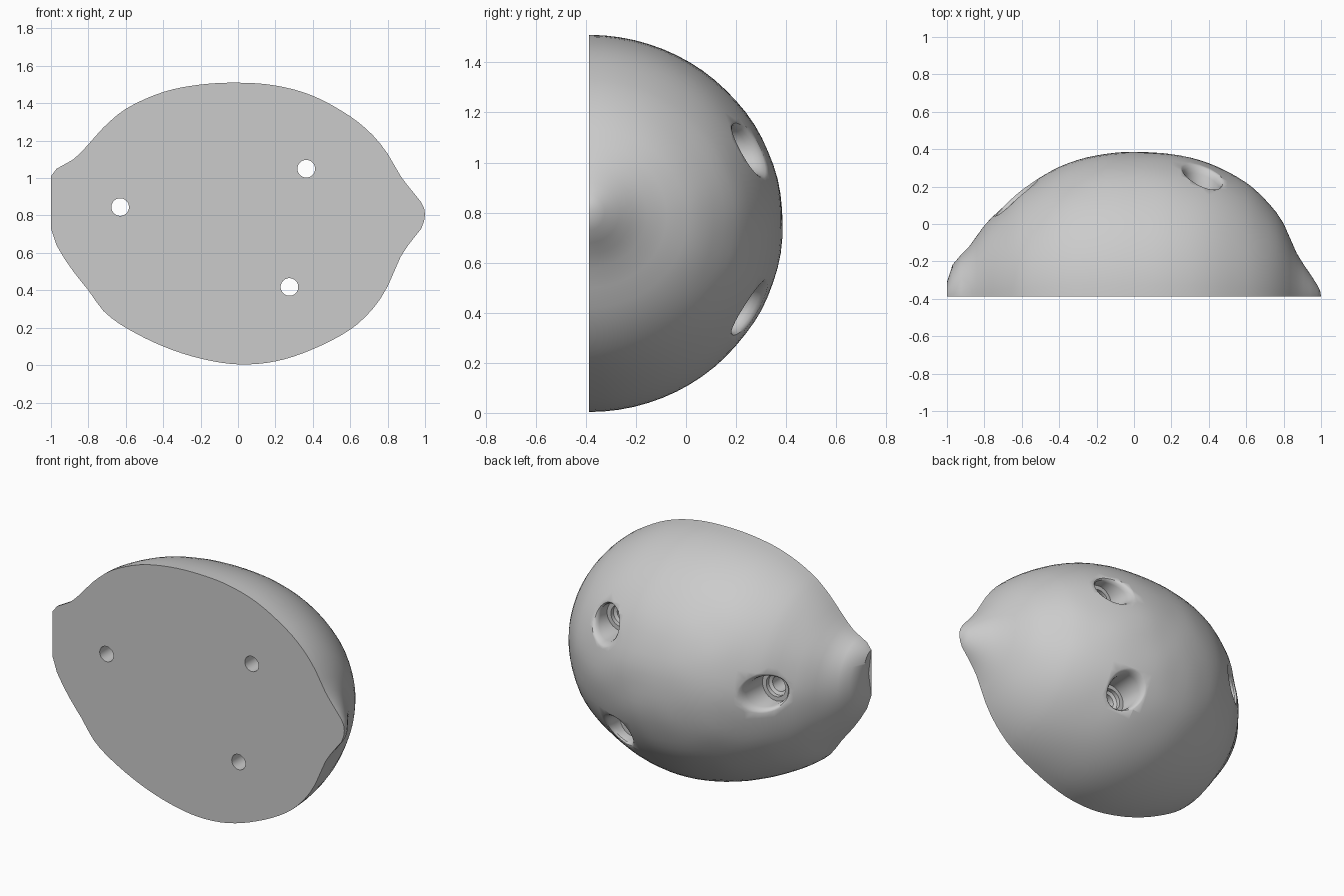
import bpy, bmesh
from math import sin, cos, pi, sqrt
from mathutils import Vector, noise

if "Cube" in bpy.data.objects:
    bpy.data.objects.remove(bpy.data.objects["Cube"])

BACK = -0.387   # plane of the flat cut face

# Stations along the fruit: x, bottom z, top z, depth behind the cut face
STATIONS = [
    (-1.00, 0.73, 1.01, 0.08), (-0.97, 0.64, 1.05, 0.17), (-0.88, 0.50, 1.10, 0.27),
    (-0.80, 0.40, 1.18, 0.38), (-0.72, 0.29, 1.27, 0.46), (-0.60, 0.20, 1.37, 0.57),
    (-0.40, 0.10, 1.46, 0.69), (-0.20, 0.035, 1.50, 0.755), (0.00, 0.004, 1.51, 0.773),
    (0.20, 0.02, 1.495, 0.762), (0.40, 0.085, 1.44, 0.71), (0.60, 0.19, 1.33, 0.61),
    (0.72, 0.30, 1.23, 0.50), (0.80, 0.42, 1.13, 0.39), (0.87, 0.58, 1.01, 0.23),
    (0.94, 0.68, 0.92, 0.12), (0.98, 0.73, 0.87, 0.06), (0.995, 0.77, 0.84, 0.03)]


def section(x):
    """Smoothly interpolated (bottom, top, depth) at x."""
    s = STATIONS
    n = len(s)
    i = max(k for k in range(n - 1) if s[k][0] <= x or k == 0)
    h = s[i + 1][0] - s[i][0]
    t = (x - s[i][0]) / h

    def slope(k, c):
        a, b = s[max(k - 1, 0)], s[min(k + 1, n - 1)]
        return (b[c] - a[c]) / (b[0] - a[0])
    return [(2*t**3 - 3*t**2 + 1) * s[i][c] + (t**3 - 2*t**2 + t) * h * slope(i, c)
            + (3*t**2 - 2*t**3) * s[i + 1][c] + (t**3 - t**2) * h * slope(i + 1, c)
            for c in (1, 2, 3)]


def surface_y(x, z):
    """Height of the rind at (x, z)."""
    lo, hi, d = section(x)
    u = (z - (lo + hi) / 2) / ((hi - lo) / 2)
    return BACK + d * sqrt(max(0.0, 1 - u * u))


def mesh_object(name, bm):
    bmesh.ops.recalc_face_normals(bm, faces=bm.faces)
    me = bpy.data.meshes.new(name)
    bm.to_mesh(me)
    bm.free()
    ob = bpy.data.objects.new(name, me)
    bpy.context.collection.objects.link(ob)
    return ob


# Half fruit body: lofted half-ellipses with a dimpled stem end and a pointed tip
SEG = 40
xs = []
for a, b in zip(STATIONS, STATIONS[1:]):
    steps = max(1, round((b[0] - a[0]) / 0.045))
    xs += [a[0] + (b[0] - a[0]) * k / steps for k in range(steps)]
xs.append(STATIONS[-1][0])

bm = bmesh.new()
rings = []
for x in xs:
    lo, hi, d = section(x)
    ring = []
    for k in range(SEG + 1):
        t = pi * k / SEG
        p = Vector((x, BACK + d * sin(t), (lo + hi) / 2 + (hi - lo) / 2 * cos(t)))
        if 0 < k < SEG:   # faint unevenness of the rind
            p.y += 0.006 * sin(t) * noise.noise(p * 5)
        ring.append(bm.verts.new(p))
    rings.append(ring)
for r0, r1 in zip(rings, rings[1:]):
    for k in range(SEG):
        bm.faces.new((r0[k], r0[k + 1], r1[k + 1], r1[k]))
    bm.faces.new((r0[SEG], r0[0], r1[0], r1[SEG]))
for ring, x, z in ((rings[0], -0.98, 0.86), (rings[-1], 1.0, 0.805)):
    c = bm.verts.new((x, BACK, z))
    for k in range(SEG):
        bm.faces.new((ring[k], ring[k + 1], c))
    bm.faces.new((ring[SEG], ring[0], c))
body = mesh_object("half_fruit", bm)


# Stepped screw holes whose mouths are rounded to follow the rind
def hole_cutter(cx, cz, floor):
    # radius, y, whether y is relative to the rind
    profile = [(0.047, -0.6, 0), (0.047, floor - 0.035, 0), (0.066, floor - 0.025, 0),
               (0.066, floor, 0), (0.092, floor, 0), (0.094, -0.045, 1),
               (0.099, -0.022, 1), (0.108, -0.007, 1), (0.122, 0.003, 1), (0.122, 0.3, 1)]
    n = 40
    bm = bmesh.new()
    loops = []
    for r, y, on_rind in profile:
        loop = []
        for k in range(n):
            x, z = cx + r * cos(2 * pi * k / n), cz + r * sin(2 * pi * k / n)
            yy = max(surface_y(x, z) + y, floor + 0.003) if on_rind else y
            loop.append(bm.verts.new((x, yy, z)))
        loops.append(loop)
    for a, b in zip(loops, loops[1:]):
        for k in range(n):
            j = (k + 1) % n
            bm.faces.new((a[k], a[j], b[j], b[k]))
    for loop in (loops[0], loops[-1]):
        c = bm.verts.new(sum((v.co for v in loop), Vector()) / n)
        for k in range(n):
            bm.faces.new((loop[k], loop[(k + 1) % n], c))
    return mesh_object("hole_cutter", bm)


bpy.context.view_layer.objects.active = body
body.select_set(True)
for cx, cz, floor in ((-0.63, 0.845, 0.02), (0.365, 1.05, 0.12), (0.275, 0.418, 0.12)):
    cutter = hole_cutter(cx, cz, floor)
    cutter.hide_render = True
    mod = body.modifiers.new("hole", 'BOOLEAN')
    mod.operation = 'DIFFERENCE'
    mod.solver = 'EXACT'
    mod.object = cutter
    bpy.ops.object.modifier_apply(modifier=mod.name)
    bpy.data.objects.remove(cutter)

bpy.ops.object.shade_smooth_by_angle(angle=0.6)
